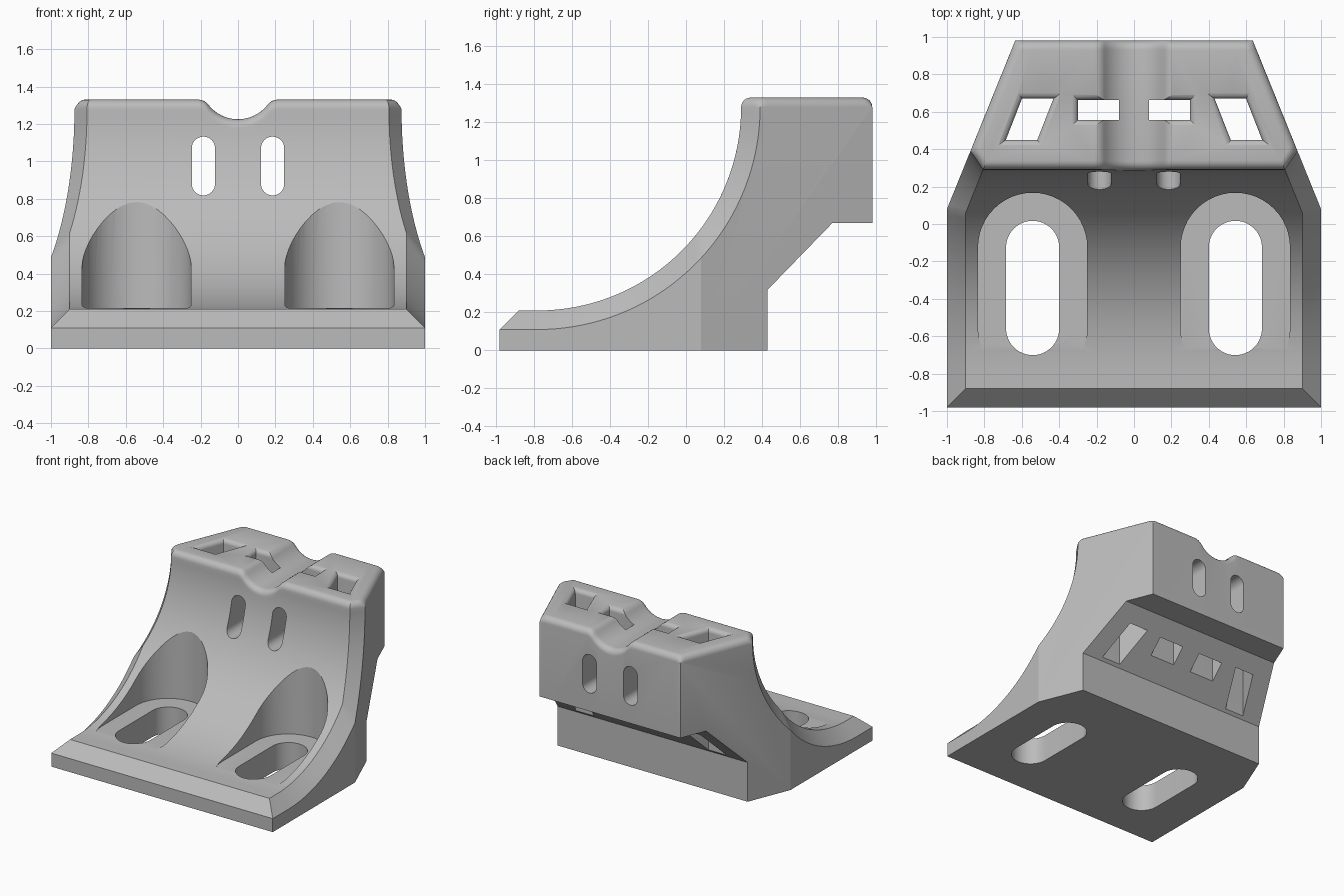
import bpy, bmesh
from math import sin, cos, pi, sqrt, asin, acos

if "Cube" in bpy.data.objects:
    bpy.data.objects.remove(bpy.data.objects["Cube"])

TOP, FILLET, CHAMFER = 1.33, 0.05, 0.1
ARC_Y, ARC_Z, ARC_R = -0.78, 1.28, 1.07
TAPER, KINK = 0.405, 0.08

grey = bpy.data.materials.new("plain grey")
grey.use_nodes = True
grey.diffuse_color = (0.5, 0.5, 0.5, 1)
grey.node_tree.nodes["Principled BSDF"].inputs["Base Color"].default_value = (0.5, 0.5, 0.5, 1)


def loft(name, rings, caps):
    """Skin a row of equal-length rings; caps lists index loops that close each end."""
    bm = bmesh.new()
    rows = [[bm.verts.new(p) for p in ring] for ring in rings]
    n = len(rows[0])
    for a, b in zip(rows, rows[1:]):
        for i in range(n):
            j = (i + 1) % n
            bm.faces.new((a[i], a[j], b[j], b[i]))
    for row in (rows[0], rows[-1]):
        for loop in caps:
            bm.faces.new([row[i] for i in loop])
    bmesh.ops.remove_doubles(bm, verts=bm.verts, dist=0.0003)
    bmesh.ops.dissolve_degenerate(bm, edges=bm.edges, dist=0.0002)
    bmesh.ops.recalc_face_normals(bm, faces=bm.faces)
    mesh = bpy.data.meshes.new(name)
    bm.to_mesh(mesh)
    bm.free()
    mesh.materials.append(grey)
    obj = bpy.data.objects.new(name, mesh)
    bpy.context.collection.objects.link(obj)
    return obj


# Cable groove across the top: concave arc blended into the flat by a convex arc
GROOVE_R, LIP_R, GROOVE_Z = 0.2, 0.07, 1.425
LIP_Z = TOP - LIP_R
LIP_X = sqrt((GROOVE_R + LIP_R) ** 2 - (GROOVE_Z - LIP_Z) ** 2)
SWEEP = asin(LIP_X / (GROOVE_R + LIP_R))
groove = [(GROOVE_R * sin(SWEEP * i / 8), GROOVE_Z - GROOVE_R * cos(SWEEP * i / 8)) for i in range(9)]
groove += [(LIP_X - LIP_R * sin(SWEEP * i / 6), LIP_Z + LIP_R * cos(SWEEP * i / 6)) for i in range(5, -1, -1)]

ARC_LOW, ARC_HIGH, ROUND = 20, 24, 6


def section(inset, side=1, x=None, top=TOP):
    """Side profile at a distance in from the side wall, or at a fixed x."""
    f = inset / CHAMFER
    r = ARC_R + CHAMFER * (1 - f)
    h = sqrt(max(0, FILLET ** 2 - max(0, FILLET - inset) ** 2))
    zc = top - FILLET
    kink = KINK - 0.195 * inset
    t_kink, t_end = asin((kink - ARC_Y) / r), acos((ARC_Z - zc) / r)
    yf = ARC_Y + r * sin(t_end)
    pts = [(kink, 0), (0.43, 0), (0.43, 0.32), (0.77, 0.67), (0.98, 0.67)]
    turn = [pi / 2 * i / ROUND for i in range(ROUND + 1)]
    pts += [(0.98 - FILLET + FILLET * cos(a), zc + h * sin(a)) for a in turn]
    pts += [(yf + FILLET - FILLET * cos(a), zc + h * sin(a)) for a in reversed(turn)]
    angles = [t_end + (t_kink - t_end) * i / ARC_HIGH for i in range(1, ARC_HIGH + 1)]
    angles += [t_kink * (1 - i / ARC_LOW) for i in range(1, ARC_LOW + 1)]
    pts += [(ARC_Y + r * sin(t), ARC_Z - r * cos(t)) for t in angles]
    pts += [(-0.98 + inset, 0.11 + inset), (-0.98, 0.11), (-0.98, 0)]

    def wall(y):
        return min(1 - inset, 1 - 1.079 * inset - TAPER * (y - KINK))
    return [(side * wall(y) if x is None else x, y, z) for y, z in pts]


# Main bracket body
insets = [FILLET * (1 - cos(pi / 2 * i / ROUND)) for i in range(ROUND + 1)] + [CHAMFER]
left = [section(d) for d in insets]
left += [section(CHAMFER, x=gx, top=gz) for gx, gz in reversed(groove)]
right = [section(CHAMFER, x=-gx, top=gz) for gx, gz in groove[1:]]
right += [section(d, side=-1) for d in reversed(insets)]
count = len(left[0])
k = 5 + 2 * (ROUND + 1) + ARC_HIGH - 1
body = loft("bracket_body", left + right, [list(range(k + 1)), [0] + list(range(k, count))])


def stadium(cu, cv, radius, half):
    """Outline of a slot that is long in v."""
    pts = []
    for end, start in ((1, 0), (-1, pi)):
        pts += [(cu + radius * cos(start + pi * i / 24), cv + end * half + radius * sin(start + pi * i / 24))
                for i in range(25)]
    return pts


def window(cx, cy, hx, hy, shear):
    """Sheared rectangular shaft with a rounded rim at the top face."""
    rings = []
    rim = 0.035
    levels = [(0.1, 0)] + [(TOP - rim + rim * sin(a), rim * (1 - cos(a)))
                           for a in (pi / 2 * i / 6 for i in range(6))] + [(TOP + 0.002, rim), (1.6, rim)]
    for z, o in levels:
        rings.append([(cx + i * (hx + o) + shear * j * (hy + o), cy + j * (hy + o), z)
                      for i, j in ((-1, -1), (1, -1), (1, 1), (-1, 1))])
    return rings


# Cutters: bolt slots, their recesses, tie slots and top windows, on both sides
cutters = []
for s in (-1, 1):
    recess = stadium(s * 0.542, -0.342, 0.292, 0.217)
    bolt = stadium(s * 0.542, -0.342, 0.142, 0.217)
    tie = stadium(s * 0.185, 0.975, 0.062, 0.095)
    shapes = {
        "recess": [[(u, v, z) for u, v in recess] for z in (0.216, 2)],
        "bolt_slot": [[(u, v, z) for u, v in bolt] for z in (-0.5, 0.6)],
        "tie_slot": [[(u, y, v) for u, v in tie] for y in (-0.1, 1.3)],
        "outer_window": window(s * 0.558, 0.56, 0.084, 0.11, -s * 0.39),
        "inner_window": window(s * 0.19, 0.61, 0.11, 0.053, 0),
    }
    for name, rings in shapes.items():
        cutter = loft(name + "_cutter", rings, [list(range(len(rings[0])))])
        cutter.hide_render = True
        cutters.append(cutter)

bpy.context.view_layer.objects.active = body
for cutter in cutters:
    mod = body.modifiers.new(cutter.name, 'BOOLEAN')
    mod.operation, mod.solver, mod.object = 'DIFFERENCE', 'EXACT', cutter
    bpy.ops.object.modifier_apply(modifier=mod.name)
for cutter in cutters:
    bpy.data.objects.remove(cutter)

bpy.ops.object.select_all(action='DESELECT')
body.select_set(True)
bpy.ops.object.shade_smooth_by_angle(angle=20 * pi / 180)
